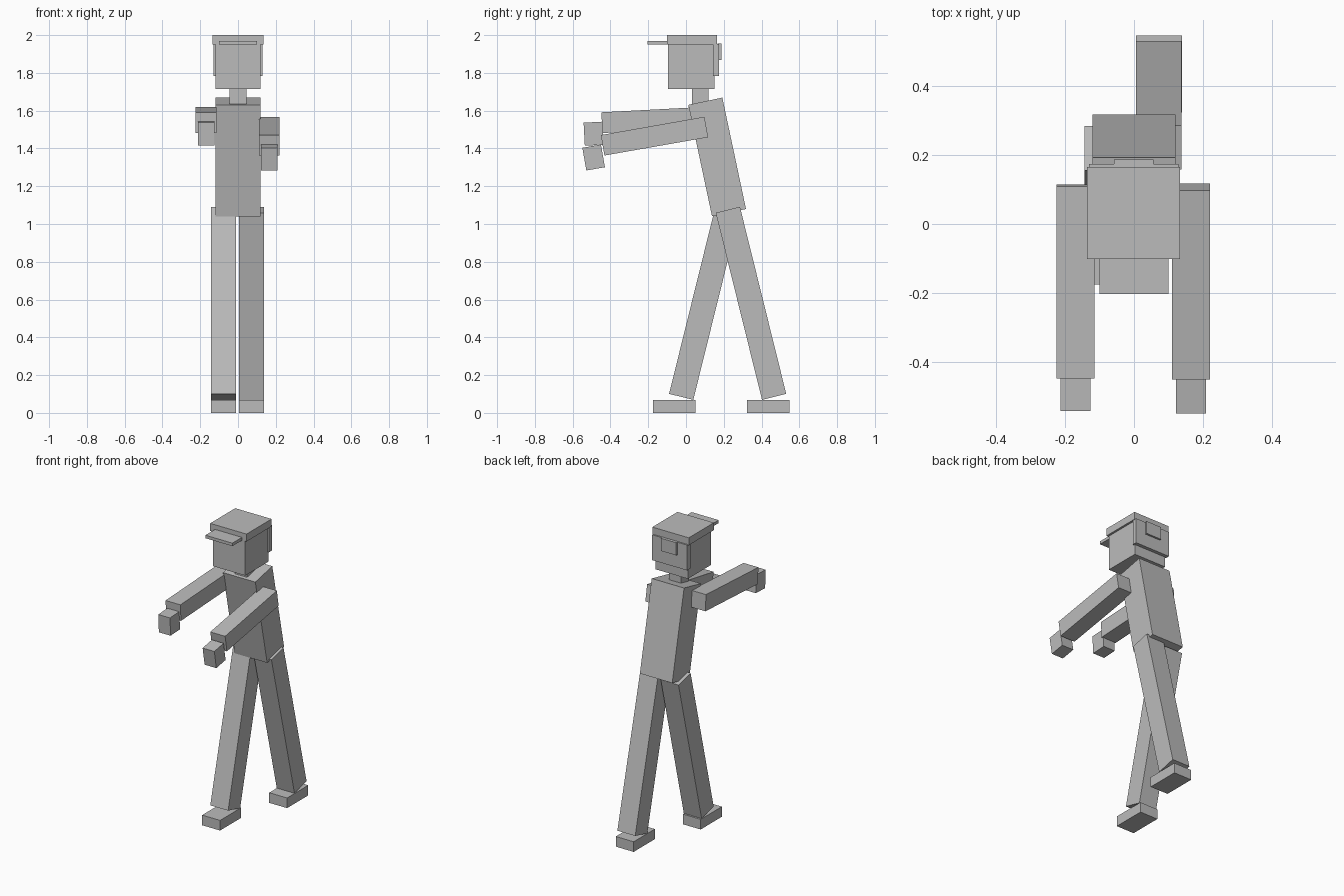
import bpy
from math import radians

cube = bpy.data.objects.get("Cube")
if cube:
    bpy.data.objects.remove(cube, do_unlink=True)

# Single plain colour
grey = bpy.data.materials.new("plain_grey")
grey.use_nodes = True
colour = (0.5, 0.5, 0.5, 1)
grey.diffuse_color = colour
grey.node_tree.nodes["Principled BSDF"].inputs["Base Color"].default_value = colour


def box(name, centre, size, tilt=0):
    """Box of a given size, tilted about the sideways axis in degrees."""
    bpy.ops.mesh.primitive_cube_add(size=1, location=centre)
    ob = bpy.context.object
    ob.name = name
    ob.scale = size
    bpy.ops.object.transform_apply(location=False, rotation=False, scale=True)
    ob.rotation_euler.x = radians(tilt)
    ob.data.materials.append(grey)
    return ob


# Body, leaning forward
box("torso", (0, 0.165, 1.355), (0.24, 0.184, 0.603), 12)
box("neck", (0, 0.075, 1.665), (0.09, 0.086, 0.13))

# Head with hair at the back
box("head", (0, 0.028, 1.833), (0.24, 0.246, 0.236))
box("back_hair", (-0.001, 0.158, 1.868), (0.26, 0.032, 0.17))

# Cap with brim and rear strap
box("cap", (-0.001, 0.032, 1.975), (0.27, 0.266, 0.05))
box("cap_brim", (0, -0.15, 1.959), (0.2, 0.106, 0.02))
box("cap_strap", (-0.001, 0.177, 1.912), (0.114, 0.02, 0.085))

# Arms reaching forward, hands drooping from their ends
for side, x, arm_z, arm_tilt, hand_z in (
        ("left", 0.165, 1.465, 10, 1.352),
        ("right", -0.169, 1.551, 3, 1.478)):
    box(side + "_arm", (x, -0.167, arm_z), (0.11, 0.557, 0.11), arm_tilt)
    box(side + "_hand", (x, -0.489, hand_z), (0.087, 0.1, 0.122), arm_tilt)

# Striding legs with flat feet
for side, x, leg_y, tilt, foot_y in (
        ("left", 0.072, 0.344, 13.9, 0.435),
        ("right", -0.077, 0.097, -13.9, -0.063)):
    box(side + "_leg", (x, leg_y, 0.58), (0.132, 0.132, 1.02), tilt)
    box(side + "_foot", (x, foot_y, 0.034), (0.133, 0.224, 0.068))
